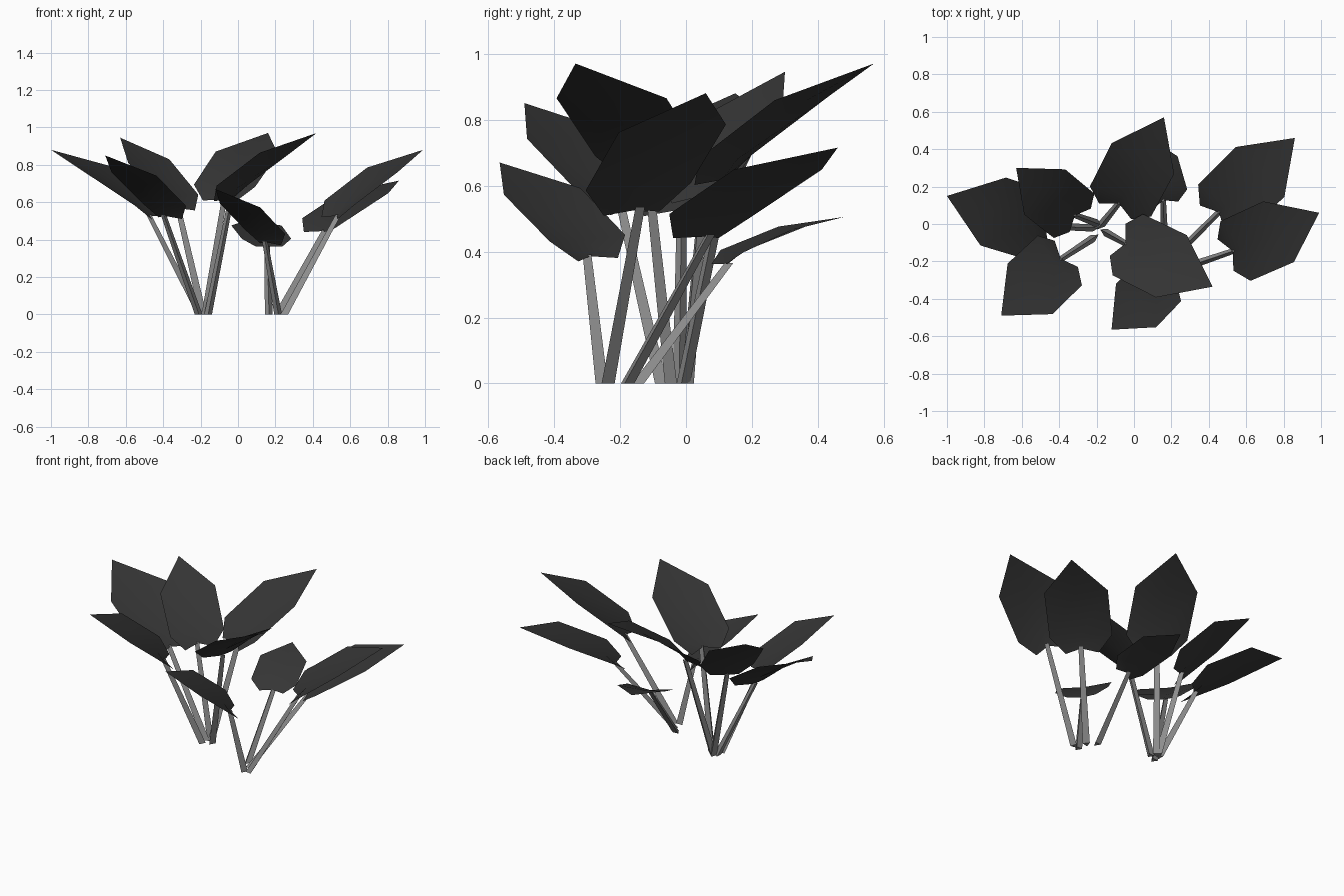
import bpy
from mathutils import Matrix, Vector

cube = bpy.data.objects.get("Cube")
if cube:
    bpy.data.objects.remove(cube, do_unlink=True)


def make_material(name, value):
    mat = bpy.data.materials.new(name)
    mat.use_nodes = True
    colour = (value, value, value, 1)
    mat.diffuse_color = colour
    bsdf = mat.node_tree.nodes["Principled BSDF"]
    bsdf.inputs["Base Color"].default_value = colour
    bsdf.inputs["Roughness"].default_value = 0.8
    return mat


LEAF = make_material("dark leaf grey", 0.036)
STEM = make_material("stem grey", 0.27)
UP = Vector((0, 0, 1))

# Half outline of a leaf: along the midrib, sideways, upward (leaf length = 1)
EDGE = [(-0.05, 0.15, 0.025), (0.1, 0.285, 0.08), (0.59, 0.29, 0.08)]
RIB = [(0.02, 0, 0), (0.14, 0, 0.035), (0.59, 0, 0.06), (1, 0, 0)]


def add_mesh(name, verts, faces, mat):
    mesh = bpy.data.meshes.new(name)
    mesh.from_pydata(verts, [], faces)
    mesh.materials.append(mat)
    obj = bpy.data.objects.new(name, mesh)
    bpy.context.collection.objects.link(obj)
    return obj


def add_leaf(name, base, tip, width, roll):
    axis = tip - base
    size = axis.length
    axis.normalize()
    # A positive roll lifts the leaf's left half
    side = Matrix.Rotation(roll, 3, axis) @ UP.cross(axis).normalized()
    normal = axis.cross(side)
    local = RIB + EDGE + [(u, -v, w) for u, v, w in EDGE]
    verts = [base + size * (u * axis + v * width * side + w * normal)
             for u, v, w in local]
    faces = []
    for first, flip in ((4, 1), (7, -1)):
        a, b, c = first, first + 1, first + 2
        for face in ((0, 1, b, a), (1, 2, c, b), (2, 3, c)):
            faces.append(face[::flip])
    leaf = add_mesh(name, verts, faces, LEAF)
    for poly in leaf.data.polygons:
        poly.use_smooth = True


def add_stem(name, foot, top):
    # Tapered triangular stalk, ridge facing the middle of the plant
    turn = (top - foot).to_2d().normalized()
    out = Vector((turn.x, turn.y, 0))
    across = UP.cross(out)
    ring = [-out, out * 0.5 - across * 0.87, out * 0.5 + across * 0.87]
    verts = [foot + r * 0.024 for r in ring] + [top + r * 0.017 for r in ring]
    faces = [(i, (i + 1) % 3, (i + 1) % 3 + 3, i + 3) for i in range(3)]
    add_mesh(name, verts, faces + [(2, 1, 0), (3, 4, 5)], STEM)


# Each entry: stem foot (x, y), leaf base, leaf tip, width factor, roll
PLANTS = {
    "left_plant": [
        ((-0.21, -0.02), (-0.46, -0.02, 0.52), (-1.0, 0.15, 0.88), 1, -0.1),
        ((-0.19, 0.0), (-0.31, 0.04, 0.56), (-0.63, 0.30, 0.945), 1, -0.08),
        ((-0.21, -0.07), (-0.385, -0.18, 0.52), (-0.71, -0.49, 0.85), 1.12, -0.06),
        ((-0.18, -0.01), (-0.085, 0.1, 0.61), (0.16, 0.57, 0.97), 1, 0.04),
        ((-0.16, -0.04), (-0.055, -0.1, 0.61), (0.42, -0.335, 0.97), 1, 0),
    ],
    "right_plant": [
        ((0.215, -0.25), (0.155, -0.285, 0.38), (-0.12, -0.565, 0.67), 1.12, -0.08),
        ((0.21, -0.18), (0.445, 0.055, 0.44), (0.86, 0.46, 0.715), 1, 0),
        ((0.25, -0.24), (0.52, -0.15, 0.52), (0.99, 0.06, 0.88), 1, 0.08),
        ((0.165, -0.14), (0.16, 0.12, 0.36), (0.05, 0.48, 0.505), 1.2, 0),
    ],
}

for plant, shoots in PLANTS.items():
    for n, (foot, base, tip, width, roll) in enumerate(shoots, 1):
        base, tip = Vector(base), Vector(tip)
        add_stem(f"{plant}_stem_{n}", Vector((*foot, 0)), base + (tip - base) * 0.04)
        add_leaf(f"{plant}_leaf_{n}", base, tip, width, roll)
